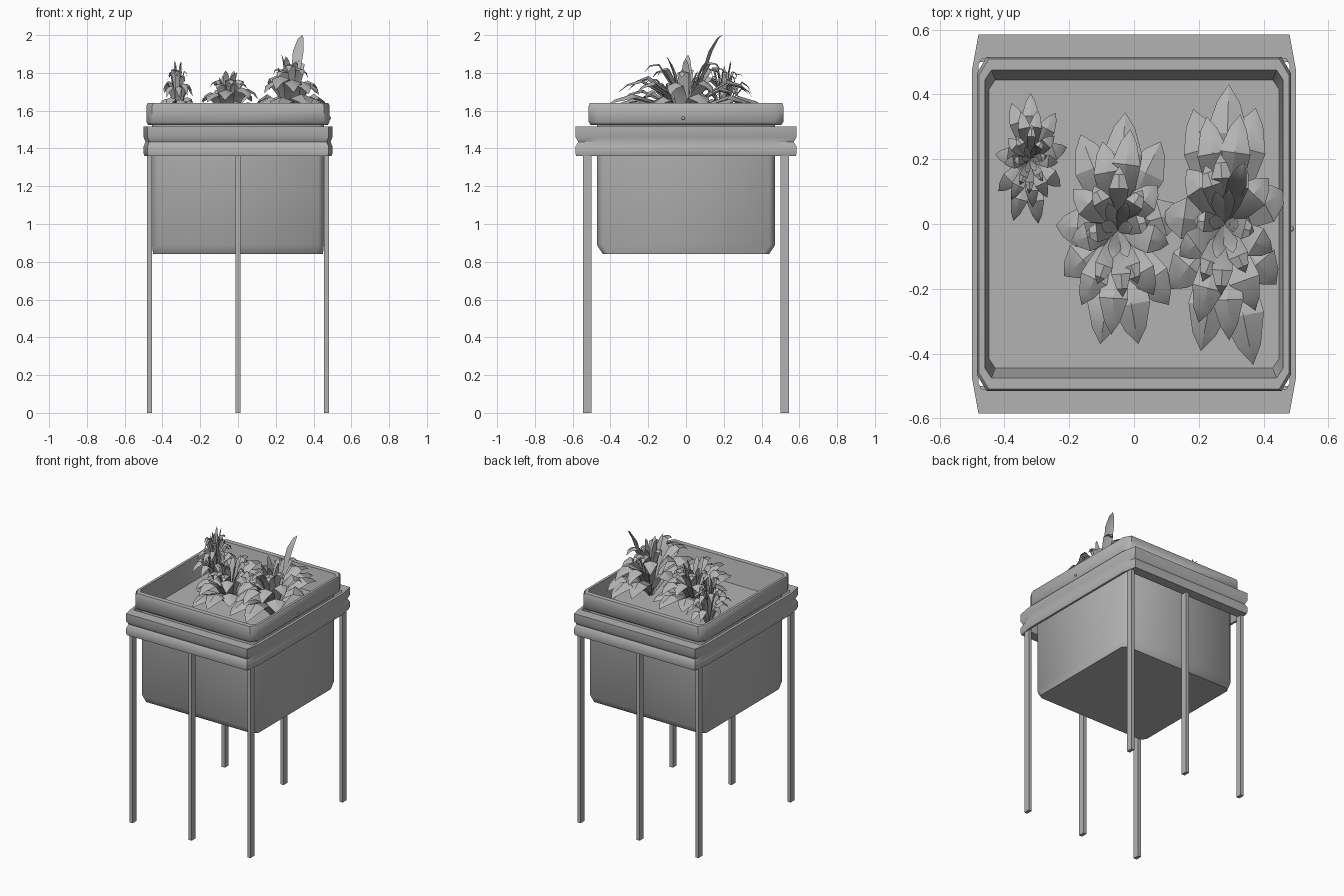
import bpy, bmesh, math, random
from mathutils import Vector

if "Cube" in bpy.data.objects:
    bpy.data.objects.remove(bpy.data.objects["Cube"], do_unlink=True)

random.seed(4)
grey = bpy.data.materials.new("plain_grey")
grey.use_nodes = True
grey.diffuse_color = (0.45, 0.45, 0.45, 1)
grey.node_tree.nodes["Principled BSDF"].inputs["Base Color"].default_value = grey.diffuse_color


def finish(name, bm, angle=None, fix_normals=True):
    if fix_normals:
        bmesh.ops.recalc_face_normals(bm, faces=bm.faces)
    mesh = bpy.data.meshes.new(name)
    bm.to_mesh(mesh)
    bm.free()
    mesh.materials.append(grey)
    obj = bpy.data.objects.new(name, mesh)
    bpy.context.collection.objects.link(obj)
    if angle:
        bpy.ops.object.select_all(action="DESELECT")
        obj.select_set(True)
        bpy.context.view_layer.objects.active = obj
        bpy.ops.object.shade_smooth_by_angle(angle=math.radians(angle))
    return obj


def loft(name, rings, closed, angle):
    """Skin rectangles with cut corners: (z, half x, half y, cut x, cut y)."""
    bm = bmesh.new()
    loops = []
    for z, hx, hy, cx, cy in rings:
        quarter = [(hx, hy - cy), (hx - cx, hy)]
        pts = quarter + [(-x, y) for x, y in quarter[::-1]]
        pts += [(-x, -y) for x, y in pts]
        loops.append([bm.verts.new((x, y, z)) for x, y in pts])
    pairs = list(zip(loops, loops[1:]))
    if closed:
        pairs.append((loops[-1], loops[0]))
    else:
        bm.faces.new(loops[0])
        bm.faces.new(loops[-1])
    for a, b in pairs:
        for i in range(8):
            j = (i + 1) % 8
            bm.faces.new((a[i], a[j], b[j], b[i]))
    return finish(name, bm, angle)


# Planter tub with a thick lip and the soil surface inside
SOIL = 1.48
loft("planter_tub", [
    (0.84, 0.45, 0.44, 0.03, 0.03),
    (0.89, 0.455, 0.472, 0.03, 0.03),
    (1.525, 0.455, 0.472, 0.03, 0.03),
    (1.525, 0.475, 0.505, 0.03, 0.05),
    (1.54, 0.485, 0.515, 0.03, 0.05),
    (1.625, 0.485, 0.515, 0.03, 0.05),
    (1.64, 0.478, 0.51, 0.03, 0.05),
    (1.64, 0.46, 0.475, 0.02, 0.03),
    (SOIL, 0.448, 0.445, 0.02, 0.03)], False, 50)

# Support frame: an open collar with a groove around it
loft("support_frame", [
    (1.36, 0.495, 0.582, 0.02, 0.11),
    (1.375, 0.5, 0.585, 0.02, 0.11),
    (1.41, 0.5, 0.585, 0.02, 0.11),
    (1.435, 0.49, 0.57, 0.02, 0.11),
    (1.46, 0.5, 0.585, 0.02, 0.11),
    (1.515, 0.5, 0.585, 0.02, 0.11),
    (1.515, 0.48, 0.51, 0.01, 0.02),
    (1.36, 0.48, 0.51, 0.01, 0.02)], True, 50)

# Six slim legs, three along the front and three along the back
for side, y in (("front", -0.523), ("back", 0.523)):
    for place, x in (("right", -0.468), ("middle", 0), ("left", 0.468)):
        bm = bmesh.new()
        bmesh.ops.create_cube(bm, size=1)
        for v in bm.verts:
            v.co = (x + v.co.x * 0.025, y + v.co.y * 0.045, 0.69 + v.co.z * 1.38)
        finish(f"{side}_{place}_leg", bm)

# Small peg on the lip
bm = bmesh.new()
bmesh.ops.create_icosphere(bm, subdivisions=1, radius=0.01)
bmesh.ops.translate(bm, verts=bm.verts, vec=(0.485, -0.015, 1.56))
finish("lip_peg", bm, 60)


def add_leaf(bm, base, reach, mid_z, tip_z, width):
    """One creased, arching blade that widens and comes to a point."""
    side = Vector((-reach.y, reach.x, 0)).normalized() * width
    bend = 2 * mid_z - tip_z / 2
    rows = []
    for t, w in ((0, 0.2), (0.35, 0.8), (0.65, 1), (0.87, 0.55)):
        rise = 2 * t * (1 - t) * bend + t * t * tip_z
        centre = base + reach * t + Vector((0, 0, rise))
        crease = Vector((0, 0, width * w * 0.35))
        rows.append([bm.verts.new(p) for p in
                     (centre - side * w - crease, centre, centre + side * w - crease)])
    for a, b in zip(rows, rows[1:]):
        for i in (0, 1):
            bm.faces.new((a[i], b[i], b[i + 1], a[i + 1]))
    tip = bm.verts.new(base + reach + Vector((0, 0, tip_z)))
    for i in (0, 1):
        bm.faces.new((rows[-1][i], tip, rows[-1][i + 1]))


# Leaf tiers: count, reach, mid height, tip height, width
TIERS = ((9, 1.0, 0.44, 0.3, 1.0), (9, 0.78, 0.62, 0.5, 0.75),
         (8, 0.5, 0.74, 0.72, 0.5), (6, 0.25, 0.65, 0.92, 0.35))


def plant(name, x, y, rx, ry, height, width):
    bm = bmesh.new()
    base = Vector((x, y, SOIL))
    for tier, (count, reach, mid, tip, wide) in enumerate(TIERS):
        for i in range(count):
            a = math.tau * (i + 0.5 * (tier % 2) + random.uniform(-0.2, 0.2)) / count + math.pi / 2
            r = reach * random.uniform(0.85, 1.0)
            h = height * random.uniform(0.92, 1.06)
            add_leaf(bm, base, Vector((math.cos(a) * rx * r, math.sin(a) * ry * r, 0)),
                     mid * h, tip * h, width * wide)
    return bm


# Large, medium and small plants
bm = plant("large_plant", 0.28, 0.0, 0.2, 0.5, 0.44, 0.065)
add_leaf(bm, Vector((0.28, 0.02, SOIL)), Vector((0.06, 0.17, 0)), 0.38, 0.52, 0.03)
finish("large_plant", bm, 30, False)
finish("medium_plant", plant("medium_plant", -0.05, -0.02, 0.21, 0.42, 0.35, 0.06), 30, False)
finish("small_plant", plant("small_plant", -0.32, 0.2, 0.115, 0.22, 0.4, 0.027), 30, False)
